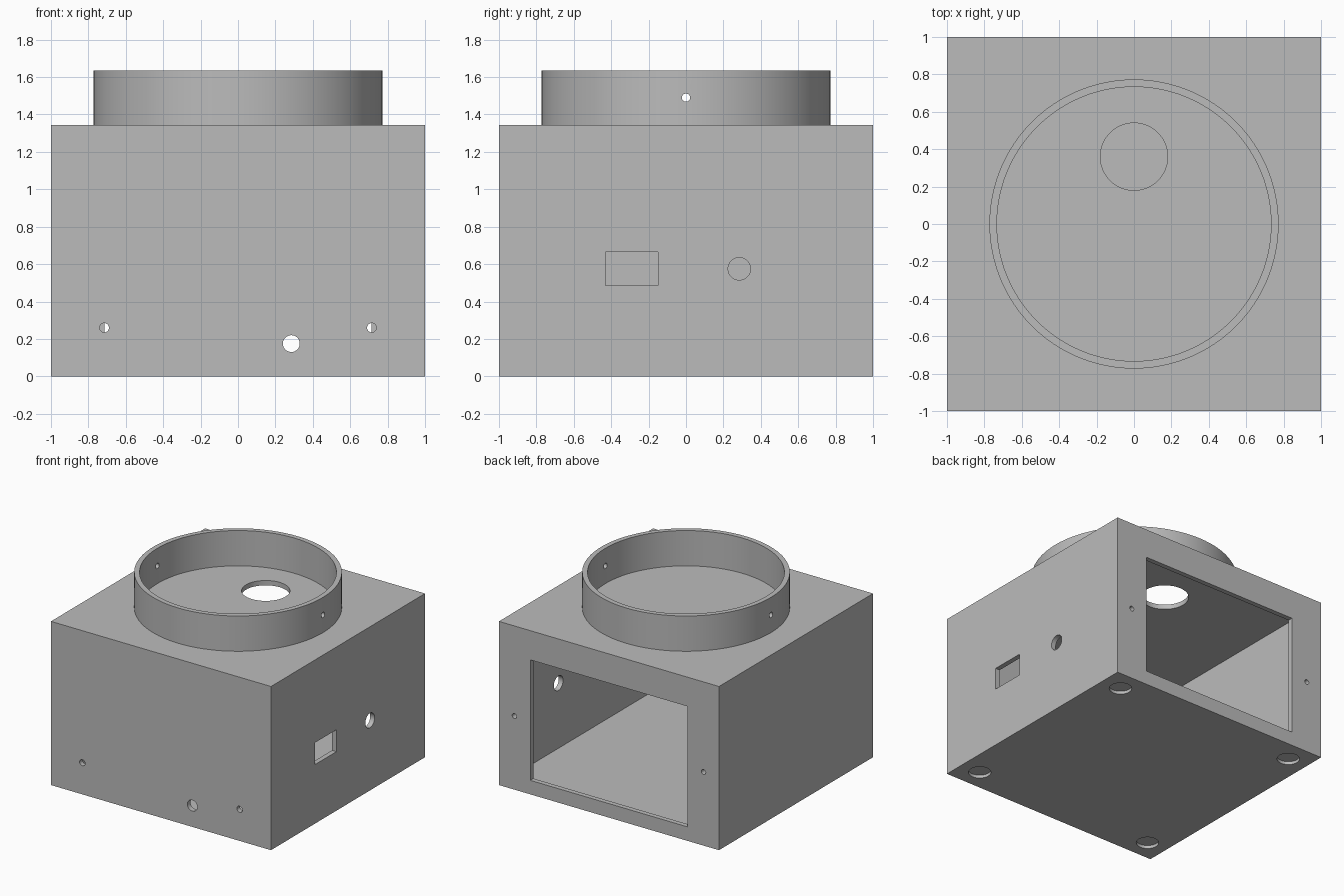
import bpy, math

if "Cube" in bpy.data.objects:
    bpy.data.objects.remove(bpy.data.objects["Cube"])

H = 1.345      # box height
T = 0.04       # wall thickness
RING_TOP = 1.635

grey = bpy.data.materials.new("plain grey")
grey.diffuse_color = (0.5, 0.5, 0.5, 1)
grey.use_nodes = True
grey.node_tree.nodes["Principled BSDF"].inputs["Base Color"].default_value = grey.diffuse_color


def block(name, x0, x1, y0, y1, z0, z1):
    bpy.ops.mesh.primitive_cube_add(
        size=1, location=((x0 + x1) / 2, (y0 + y1) / 2, (z0 + z1) / 2))
    ob = bpy.context.object
    ob.name = name
    ob.scale = (x1 - x0, y1 - y0, z1 - z0)
    bpy.ops.object.transform_apply(location=True, rotation=True, scale=True)
    return ob


def rod(name, centre, radius, length, axis="z", sides=40):
    rot = {"x": (0, math.pi / 2, 0), "y": (math.pi / 2, 0, 0), "z": (0, 0, 0)}[axis]
    bpy.ops.mesh.primitive_cylinder_add(
        vertices=sides, radius=radius, depth=length, location=centre, rotation=rot)
    ob = bpy.context.object
    ob.name = name
    bpy.ops.object.transform_apply(location=True, rotation=True, scale=True)
    return ob


def cut(target, *cutters):
    for c in cutters:
        bpy.context.view_layer.objects.active = target
        m = target.modifiers.new("cut", "BOOLEAN")
        m.operation = "DIFFERENCE"
        m.solver = "EXACT"
        m.object = c
        bpy.ops.object.modifier_apply(modifier=m.name)
        bpy.data.objects.remove(c, do_unlink=True)


def finish(ob):
    ob.data.materials.clear()
    ob.data.materials.append(grey)
    bpy.ops.object.select_all(action="DESELECT")
    ob.select_set(True)
    bpy.context.view_layer.objects.active = ob
    bpy.ops.object.shade_smooth_by_angle(angle=math.radians(30))


# Hollow box with the large rear opening and top hole
body = block("box_body", -1, 1, -1, 1, 0, H)
cut(body,
    block("cavity", -1 + T, 1 - T, -1 + T, 1 - T, T, H - T),
    block("rear_opening", -0.715, 0.715, 0.9, 1.1, 0.115, 1.105),
    rod("top_hole", (0, 0.36, H), 0.18, 0.2, sides=64))

# Right wall: rectangular socket and round hole
cut(body,
    block("socket", 0.9, 1.1, -0.43, -0.15, 0.485, 0.665),
    rod("side_hole", (1, 0.285, 0.575), 0.06, 0.2, "x"))

# Front wall: cable hole and two screw holes
cut(body, rod("cable_hole", (0.285, -1, 0.175), 0.045, 0.2, "y"))
for s in (-1, 1):
    cut(body, rod("front_screw", (s * 0.715, -1, 0.26), 0.025, 0.2, "y", 24))

# Rear screw holes, each with a hollow post behind the wall
for s, side in ((-1, "left"), (1, "right")):
    cut(body, rod("rear_screw", (s * 0.86, 1, 0.605), 0.02, 0.2, "y", 24))
    post = rod("screw_post_" + side, (s * 0.86, 0.91, 0.605), 0.05, 0.1, "y", 32)
    cut(post, rod("post_bore", (s * 0.86, 0.91, 0.605), 0.02, 0.3, "y", 24))
    finish(post)

# Shallow foot recesses under the floor
for sx in (-1, 1):
    for sy in (-1, 1):
        cut(body, rod("foot_recess", (sx * 0.825, sy * 0.825, 0), 0.085, 0.05))
finish(body)

# Collar ring on top, with a screw hole on each side
ring = rod("collar_ring", (0, 0, (H + RING_TOP) / 2), 0.773, RING_TOP - H, sides=96)
cut(ring,
    rod("ring_bore", (0, 0, 1.5), 0.733, 1, sides=96),
    rod("ring_screw", (0, 0, 1.49), 0.022, 2, "x", 24))
finish(ring)
